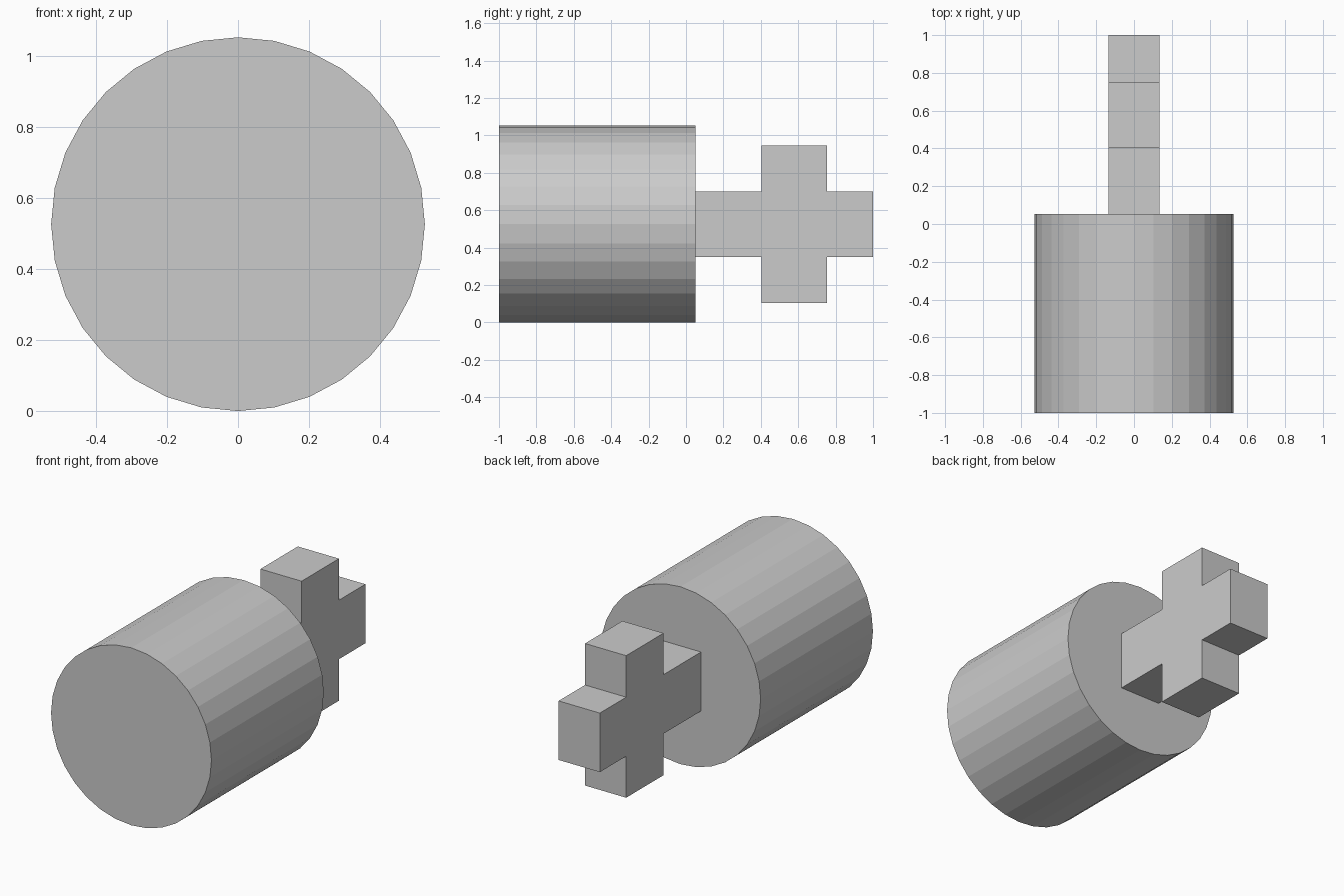
import bpy, bmesh, math

if "Cube" in bpy.data.objects:
    bpy.data.objects.remove(bpy.data.objects["Cube"])

R = 0.526            # barrel radius, also the axis height
FRONT, FACE, TIP = -1.0, 0.052, 1.0

# Round barrel lying along y
bpy.ops.mesh.primitive_cylinder_add(
    vertices=32, radius=R, depth=FACE - FRONT,
    location=(0, (FRONT + FACE) / 2, R), rotation=(math.pi / 2, 0, 0))
bpy.context.object.name = "barrel"

# Cross-shaped key: upper half profile (y, height above axis), mirrored below
ARM, SPAN, HALF_WIDTH = 0.175, 0.421, 0.135
Y0, Y1 = 0.403, 0.753
upper = [(FACE, ARM), (Y0, ARM), (Y0, SPAN), (Y1, SPAN), (Y1, ARM), (TIP, ARM)]
profile = upper + [(y, -h) for y, h in reversed(upper)]

bm = bmesh.new()
face = bm.faces.new([bm.verts.new((-HALF_WIDTH, y, R + h)) for y, h in profile])
extruded = bmesh.ops.extrude_face_region(bm, geom=[face], use_keep_orig=True)
verts = [g for g in extruded["geom"] if isinstance(g, bmesh.types.BMVert)]
bmesh.ops.translate(bm, verts=verts, vec=(2 * HALF_WIDTH, 0, 0))
bmesh.ops.recalc_face_normals(bm, faces=bm.faces)
mesh = bpy.data.meshes.new("cross_key")
bm.to_mesh(mesh)
bm.free()
bpy.context.collection.objects.link(bpy.data.objects.new("cross_key", mesh))
